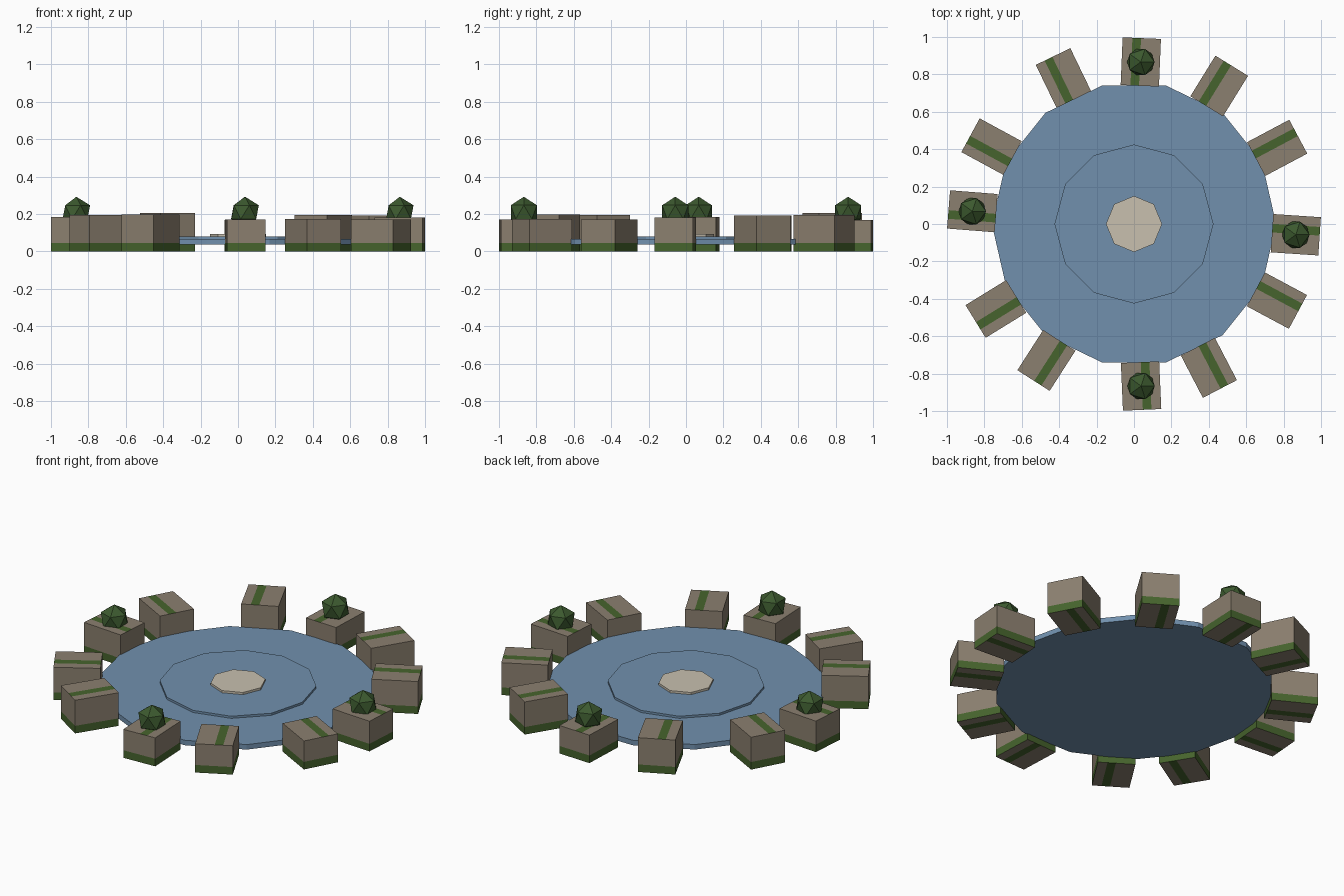
import bpy, bmesh
from math import radians, cos, sin
from mathutils import Matrix, Vector

cube = bpy.data.objects.get("Cube")
if cube:
    bpy.data.objects.remove(cube, do_unlink=True)


def material(name, rgb):
    mat = bpy.data.materials.new(name)
    mat.use_nodes = True
    mat.diffuse_color = (*rgb, 1)
    mat.node_tree.nodes["Principled BSDF"].inputs["Base Color"].default_value = (*rgb, 1)
    return mat


WATER = material("water blue", (0.165, 0.28, 0.42))
ROCK = material("rock brown", (0.26, 0.215, 0.16))
MOSS = material("moss green", (0.061, 0.127, 0.026))
LEAF = material("leaf green", (0.045, 0.1, 0.028))
STONE = material("pale stone", (0.58, 0.53, 0.43))


def add_object(name, bm, mats):
    mesh = bpy.data.meshes.new(name)
    bm.to_mesh(mesh)
    bm.free()
    for mat in mats:
        mesh.materials.append(mat)
    obj = bpy.data.objects.new(name, mesh)
    bpy.context.collection.objects.link(obj)
    return obj


def disc(name, sides, radius, low, high, mat):
    """Flat prism with one corner on the +x axis."""
    bm = bmesh.new()
    ring = [Vector((radius, 0, low)) @ Matrix.Rotation(radians(-360 * i / sides), 3, "Z").transposed()
            for i in range(sides)]
    base = bm.faces.new([bm.verts.new(p) for p in ring])
    side = bmesh.ops.extrude_face_region(bm, geom=[base], use_keep_orig=True)
    top = [v for v in side["geom"] if isinstance(v, bmesh.types.BMVert)]
    bmesh.ops.translate(bm, verts=top, vec=(0, 0, high - low))
    bmesh.ops.recalc_face_normals(bm, faces=bm.faces)
    return add_object(name, bm, [mat])


BAND = 0.045               # height of the moss band
STRIPE = (0.004, 0.05)     # moss stripe across top and underside


def rock(name, height):
    bm = bmesh.new()
    bmesh.ops.create_cube(bm, size=1)
    bmesh.ops.scale(bm, vec=(0.255, 0.205, height), verts=bm.verts)
    bmesh.ops.translate(bm, vec=(0, 0, height / 2), verts=bm.verts)
    cuts = [((0, 0, BAND), (0, 0, 1))] + [((0, y, 0), (0, 1, 0)) for y in STRIPE]
    for point, normal in cuts:
        geom = list(bm.verts) + list(bm.edges) + list(bm.faces)
        bmesh.ops.bisect_plane(bm, geom=geom, plane_co=point, plane_no=normal)
    bm.normal_update()
    for face in bm.faces:
        centre = face.calc_center_median()
        if abs(face.normal.z) > 0.5:
            mossy = STRIPE[0] < centre.y < STRIPE[1]
        else:
            mossy = centre.z < BAND
        face.material_index = int(mossy)
    return add_object(name, bm, [ROCK, MOSS])


# Pond with a raised middle tier and a stepping stone
disc("pond", 14, 0.76, 0.037, 0.067, WATER)
disc("pond_middle", 12, 0.425, 0.06, 0.08, WATER)
disc("centre_stone", 8, 0.15, 0.07, 0.093, STONE)

# Ring of rocks: direction in degrees and height
rocks = [(-3.8, 0.18), (28, 0.193), (58.3, 0.195), (87.6, 0.167),
         (115.8, 0.205), (151.5, 0.193), (175.5, 0.185), (211.6, 0.195),
         (237.3, 0.198), (272.5, 0.17), (297.5, 0.172), (331.8, 0.17)]
for i, (angle, height) in enumerate(rocks):
    a = radians(angle)
    spot = Vector((cos(a), sin(a), 0)) * 0.867
    block = rock(f"rock_{i + 1}", height)
    block.location = spot
    block.rotation_euler.z = a
    # A bush on every third rock
    if i % 3 == 0:
        bm = bmesh.new()
        bmesh.ops.create_icosphere(bm, subdivisions=1, radius=0.082)
        bush = add_object(f"bush_{i // 3 + 1}", bm, [LEAF])
        bush.location = spot + Vector((0, 0, 0.21))
